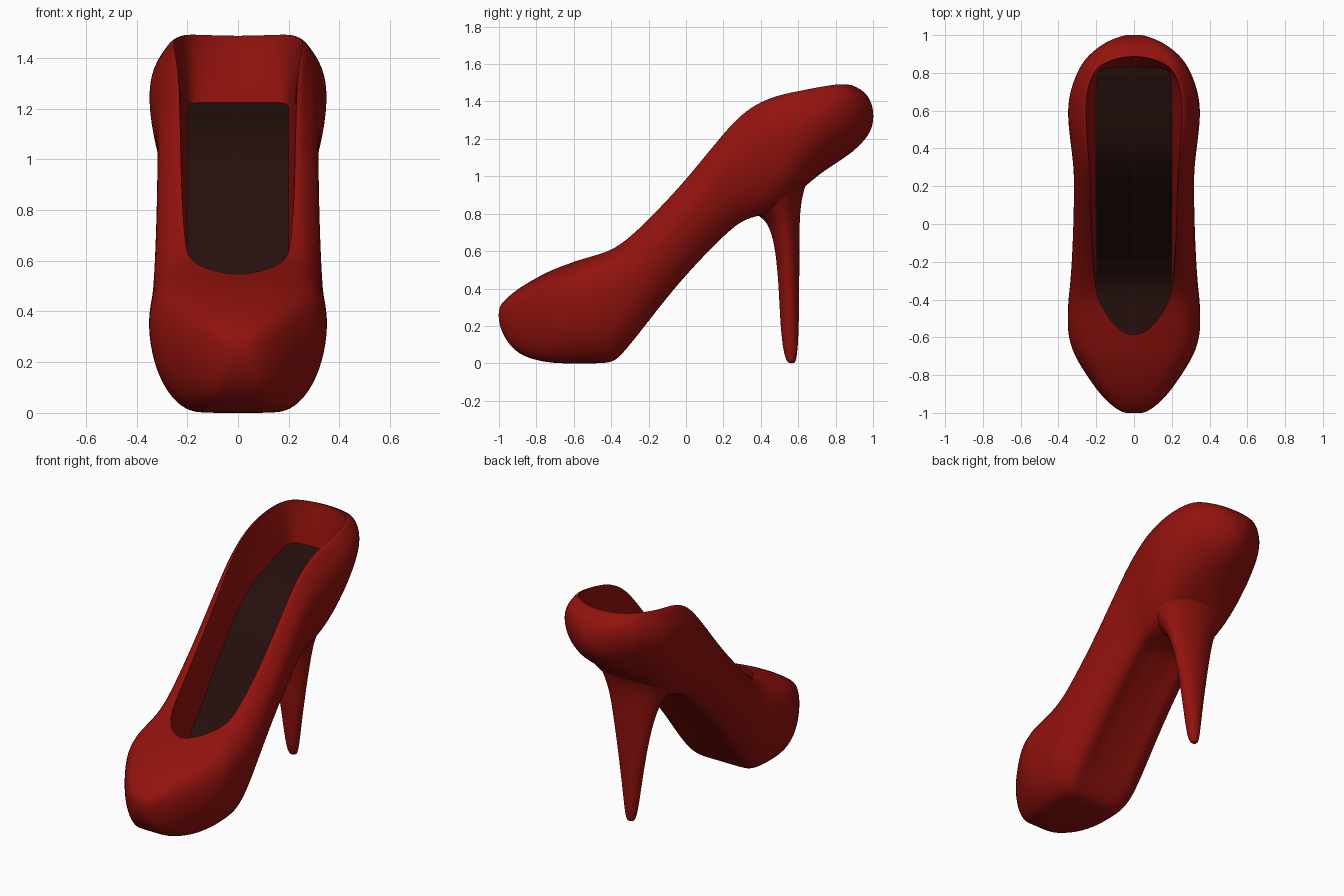
import bpy, bmesh, math

if "Cube" in bpy.data.objects:
    bpy.data.objects.remove(bpy.data.objects["Cube"])

# Stations along the shoe: y, sole z, top z, half width, opening half width
ST = [(-1.003, .22, .30, .05, 0), (-.97, .13, .34, .112, 0), (-.9, .05, .40, .185, 0),
      (-.8, .015, .46, .255, 0), (-.7, 0, .51, .32, 0), (-.61, 0, .54, .35, 0),
      (-.54, 0, .562, .358, .11), (-.42, 0, .595, .355, .18), (-.36, .02, .63, .348, .2),
      (-.28, .10, .69, .34, .21), (-.15, .27, .82, .332, .22), (0, .455, .98, .326, .225),
      (.2, .66, 1.23, .322, .23), (.3, .745, 1.335, .325, .235), (.4, .785, 1.40, .337, .245),
      (.5, .83, 1.435, .35, .25), (.6, .91, 1.455, .358, .255), (.7, 1.0, 1.475, .345, .25),
      (.8, 1.065, 1.492, .308, .22), (.86, 1.105, 1.492, .272, .16), (.9, 1.135, 1.485, .238, 0),
      (.965, 1.20, 1.45, .155, 0), (1.003, 1.27, 1.37, .045, 0)]
# Insole height at the stations of the opening
INSOLE_Z = [.24, .24, .25, .26, .285, .42, .63, .90, 1.01, 1.085, 1.125, 1.16, 1.19, 1.22, 1.225, 1.225]
# Outer half sections, as fractions of half width and height: flat sole and round heel cup
SEC = [(0, 0), (.35, 0), (.58, .01), (.80, .15), (.94, .36), (1, .60), (.96, .80), (.82, .94)]
CUP = [(0, 0), (.3, .03), (.56, .11), (.79, .25), (.94, .43), (1, .62), (.96, .80), (.82, .94)]


def material(name, rgb):
    m = bpy.data.materials.new(name)
    m.diffuse_color = (*rgb, 1)
    m.use_nodes = True
    m.node_tree.nodes["Principled BSDF"].inputs["Base Color"].default_value = m.diffuse_color
    return m


RED = material("red_leather", (.285, .006, .004))
DARK = material("dark_insole", (.019, .005, .004))


def loft(name, rings, mat, mirror=True, closed=False, caps=False):
    """Skin a list of equal-length point rows, then mirror and smooth."""
    bm = bmesh.new()
    rows = [[bm.verts.new(p) for p in ring] for ring in rings]
    n = len(rows[0])
    for a, b in zip(rows, rows[1:]):
        for i in range(n if closed else n - 1):
            j = (i + 1) % n
            bm.faces.new((a[i], a[j], b[j], b[i]))
    if caps:
        bm.faces.new(rows[0])
        bm.faces.new(rows[-1])
    bmesh.ops.remove_doubles(bm, verts=bm.verts, dist=1e-5)
    bmesh.ops.recalc_face_normals(bm, faces=bm.faces)
    for f in bm.faces:
        f.smooth = True
    me = bpy.data.meshes.new(name)
    bm.to_mesh(me)
    bm.free()
    me.materials.append(mat)
    ob = bpy.data.objects.new(name, me)
    bpy.context.collection.objects.link(ob)
    if mirror:
        ob.modifiers.new("mirror", 'MIRROR')
    sub = ob.modifiers.new("smooth", 'SUBSURF')
    sub.levels = sub.render_levels = 2
    return ob


# Outer upper and sole, slightly dished under the arch, rounded at the heel cup
rings = []
for y, zb, zt, w, r in ST:
    h = zt - zb
    dish = .04 if -.3 < y < .35 else 0
    t = min(1, max(0, (y - .5) / .3))
    ring = []
    for (ax, az), (bx, bz) in zip(SEC, CUP):
        fx, fz = ax + (bx - ax) * t, az + (bz - az) * t
        ring.append((fx * w, y, zb + fz * h + (dish if fx < .5 else 0)))
    ring += [(r + (.82 * w - r) * .5, y, zb + .985 * h), (r, y, zt)]
    rings.append(ring)
loft("upper_and_sole", rings, RED, caps=True)

# Lining from the rim down to the insole
lining, insole = [], [[(x, -.8, .23) for x in (0, .05, .1)], [(x, -.7, .235) for x in (0, .09, .18)]]
for (y, zb, zt, w, r), zi in zip(ST[5:21], INSOLE_Z):
    s = .2 if y < .75 else min(.2, r)
    yi = min(y, .83)
    lining.append([(r, y, zt), (r * .97 + .004 * (r > 0), y, zt - .025),
                   ((r + s) / 2, (y + yi) / 2, (zt + zi) / 2), (s, yi, zi)])
    insole.append([(0, yi, zi), (s / 2, yi, zi), (s, yi, zi)])
loft("lining", lining, RED)
loft("insole", insole[:-1], DARK)

# Stiletto heel: z, front y, back y, half width, tilt (the top follows the sole)
HEEL = [(0, .55, .58, .018, 0), (.012, .538, .588, .028, 0), (.06, .52, .597, .04, 0),
        (.2, .503, .605, .058, 0), (.45, .493, .607, .098, 0), (.65, .472, .608, .138, .1),
        (.78, .435, .61, .175, .3), (.86, .385, .63, .22, .6), (.925, .36, .68, .25, .75),
        (.97, .38, .71, .24, .75)]
rings = []
for z, yf, yb, w, tilt in HEEL:
    ring = []
    for k in range(16):
        a = math.tau * k / 16
        dy = (yb - yf) / 2 * math.sin(a)
        ring.append((w * math.cos(a), (yf + yb) / 2 + dy, z + tilt * dy))
    rings.append(ring)
loft("heel", rings, RED, mirror=False, closed=True, caps=True)
